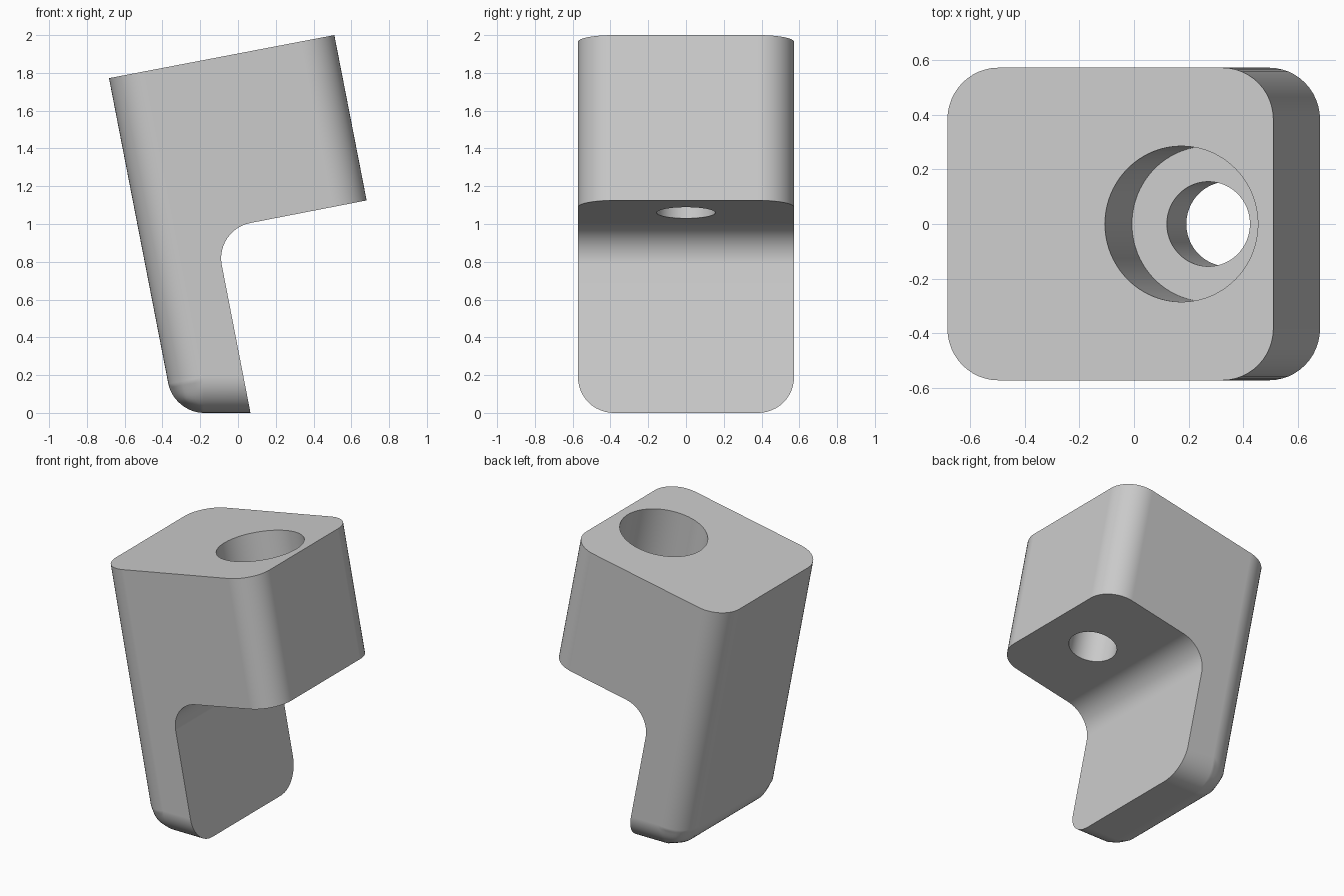
import bpy, bmesh
from math import radians, sin, cos, tan
from mathutils import Vector

if "Cube" in bpy.data.objects:
    bpy.data.objects.remove(bpy.data.objects["Cube"], do_unlink=True)

TILT = radians(11)
HALF_DEPTH = 0.572
RADIUS = 0.19
UP = Vector((-sin(TILT), 0, cos(TILT)))      # axis of the leaning body

grey = bpy.data.materials.new("plain grey")
grey.use_nodes = True
colour = (0.6, 0.6, 0.6, 1)
grey.diffuse_color = colour
grey.node_tree.nodes["Principled BSDF"].inputs["Base Color"].default_value = colour

# Side profile: top left, foot back, foot tip, inner corner, block lower, block upper
profile = [(-0.683, 1.772), (-0.339, 0), (0.066, 0),
           (-0.122, 0.969), (0.681, 1.125), (0.51, 2.0)]

# Leaning body, extruded through the depth
bm = bmesh.new()
front, back = [[bm.verts.new((x, y, z)) for x, z in profile]
               for y in (-HALF_DEPTH, HALF_DEPTH)]
bm.faces.new(front)
bm.faces.new(back[::-1])
count = len(profile)
for i in range(count):
    j = (i + 1) % count
    bm.faces.new((front[i], back[i], back[j], front[j]))
bmesh.ops.recalc_face_normals(bm, faces=bm.faces)

# Rounded edges: upright corners, foot edges and the inner corner
weight = bm.edges.layers.float.new("bevel_weight_edge")
for ring in (front, back):
    for a, b in ((0, 1), (1, 2), (4, 5)):
        bm.edges.get((ring[a], ring[b]))[weight] = 1
bm.edges.get((front[3], back[3]))[weight] = 1
bm.edges.get((front[1], back[1]))[weight] = 1 / tan((radians(90) + TILT) / 2)

mesh = bpy.data.meshes.new("bracket_body")
bm.to_mesh(mesh)
bm.free()
mesh.materials.append(grey)
body = bpy.data.objects.new("bracket_body", mesh)
bpy.context.collection.objects.link(body)

bevel = body.modifiers.new("rounded_edges", 'BEVEL')
bevel.limit_method = 'WEIGHT'
bevel.offset_type = 'OFFSET'
bevel.width = RADIUS
bevel.segments = 12
bevel.use_clamp_overlap = False


def bore(name, radius, depth):
    """Cut a round hole down the leaning axis from the top face."""
    mouth = Vector((0.173, 0, 1.938))
    over = 0.1
    bpy.ops.mesh.primitive_cylinder_add(
        vertices=96, radius=radius, depth=depth + over,
        location=mouth + UP * (over - depth) / 2, rotation=(0, -TILT, 0))
    cutter = bpy.context.object
    cutter.name = name
    cutter.hide_render = True
    cutter.data.materials.append(grey)
    cut = body.modifiers.new(name, 'BOOLEAN')
    cut.operation = 'DIFFERENCE'
    cut.solver = 'EXACT'
    cut.object = cutter
    return cutter


# Wide recess with a narrower hole right through
cutters = [bore("recess_cutter", 0.285, 0.52), bore("hole_cutter", 0.155, 1.2)]

# Apply the cuts, then shade smoothly with crisp edges
bpy.ops.object.select_all(action='DESELECT')
body.select_set(True)
bpy.context.view_layer.objects.active = body
for name in [m.name for m in body.modifiers]:
    bpy.ops.object.modifier_apply(modifier=name)
for cutter in cutters:
    bpy.data.objects.remove(cutter, do_unlink=True)
bpy.ops.object.shade_smooth_by_angle(angle=radians(30))
normals = body.modifiers.new("flat_face_normals", 'WEIGHTED_NORMAL')
normals.keep_sharp = True
